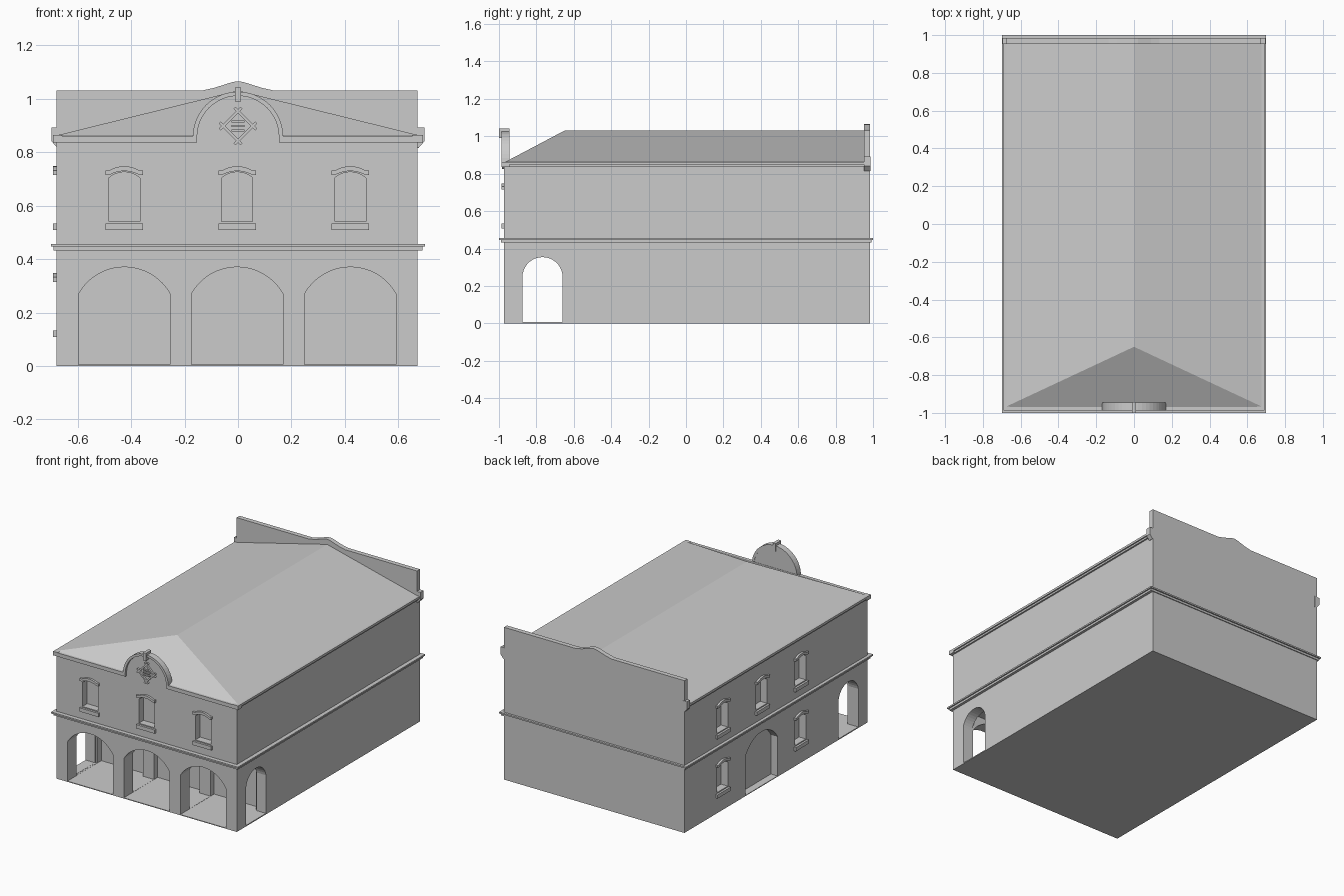
import bpy, bmesh, math
from mathutils import Matrix

if "Cube" in bpy.data.objects:
    bpy.data.objects.remove(bpy.data.objects["Cube"], do_unlink=True)

# One plain grey for the whole building
grey = bpy.data.materials.new("plain_grey")
grey.use_nodes = True
tone = (0.6, 0.6, 0.6, 1)
grey.diffuse_color = tone
grey.node_tree.nodes["Principled BSDF"].inputs["Base Color"].default_value = tone

LEFT, RIGHT, FRONT, BACK = -0.678, 0.672, -0.972, 0.985
EAVE, RIDGE = 0.86, 1.03


def finish(name, bm):
    bmesh.ops.recalc_face_normals(bm, faces=bm.faces)
    mesh = bpy.data.meshes.new(name)
    bm.to_mesh(mesh)
    bm.free()
    mesh.materials.append(grey)
    obj = bpy.data.objects.new(name, mesh)
    bpy.context.collection.objects.link(obj)
    return obj


def prism(name, outline, axis, a, b):
    """Extrude an outline of (across, height) points along x or y."""
    bm = bmesh.new()

    def place(u, z, d):
        return (u, d, z) if axis == "y" else (d, u, z)
    near = [bm.verts.new(place(u, z, a)) for u, z in outline]
    far = [bm.verts.new(place(u, z, b)) for u, z in outline]
    bm.faces.new(near)
    bm.faces.new(far)
    for i in range(len(near)):
        j = (i + 1) % len(near)
        bm.faces.new((near[i], near[j], far[j], far[i]))
    return finish(name, bm)


def box(name, x0, x1, y0, y1, z0, z1):
    return prism(name, [(x0, z0), (x1, z0), (x1, z1), (x0, z1)], "y", y0, y1)


def arc(c, half, spring, apex, n=16):
    """Circular arc from the left springing point over to the right one."""
    rise = apex - spring
    radius = (half * half + rise * rise) / (2 * rise)
    reach = math.asin(min(1, half / radius))
    return [(c + radius * math.sin(t), apex - radius + radius * math.cos(t))
            for t in (reach * (2 * i / n - 1) for i in range(n + 1))]


def arched(c, half, base, spring, apex):
    return [(c - half, base)] + arc(c, half, spring, apex) + [(c + half, base)]


cutters = []


def window(name, axis, c, drop=0):
    """Recessed opening with a sill and an eared hood."""
    wall = FRONT if axis == "y" else LEFT
    cutters.append(prism(name + "_cutter",
                         arched(c, 0.058, 0.54 - drop, 0.703 - drop, 0.725 - drop),
                         axis, wall - 0.1, wall + 0.05))
    low, high = 0.508 - drop, 0.533 - drop
    prism(name + "_sill", [(c - 0.07, low), (c + 0.07, low), (c + 0.07, high), (c - 0.07, high)],
          axis, wall - 0.014, wall + 0.01)
    ear, top = 0.715 - drop, 0.732 - drop
    hood = [(c - 0.07, ear), (c - 0.07, top)]
    hood += arc(c, 0.055, top, top + 0.015, 10)
    hood += [(c + 0.07, top), (c + 0.07, ear)]
    hood += arc(c, 0.055, ear, ear + 0.014, 10)[::-1]
    prism(name + "_hood", hood, axis, wall - 0.014, wall + 0.01)


# Main walls
walls = box("walls", LEFT, RIGHT, FRONT, BACK, 0, EAVE)

# Porch room, its front arches (which also recess the inner wall) and side arches
cutters.append(box("porch_cutter", -0.607, 0.6, -0.874, -0.65, 0.006, 0.39))
for c in (-0.425, -0.003, 0.42):
    cutters.append(prism("front_arch_cutter", arched(c, 0.171, 0.005, 0.27, 0.37),
                         "y", -1.1, -0.61))
cutters.append(prism("side_arch_cutter", arched(-0.767, 0.106, 0.007, 0.265, 0.354),
                     "x", -1, 1))

# Side doorway
cutters.append(prism("side_door_cutter", arched(0.16, 0.171, 0.005, 0.27, 0.37),
                     "x", -1, LEFT + 0.05))

# Windows on the front and on one side
for i, c in enumerate((-0.425, -0.003, 0.42)):
    window("front_window_%d" % i, "y", c)
for i, c in enumerate((0.58, 0.16, -0.255)):
    window("upper_side_window_%d" % i, "x", c)
for i, c in enumerate((0.58, -0.255)):
    window("lower_side_window_%d" % i, "x", c, 0.4)

# Cut all openings out of the walls
bpy.context.view_layer.objects.active = walls
for cutter in cutters:
    cutter.hide_render = True
    mod = walls.modifiers.new("opening", "BOOLEAN")
    mod.operation = "DIFFERENCE"
    mod.solver = "EXACT"
    mod.object = cutter
    bpy.ops.object.modifier_apply(modifier=mod.name)
    bpy.data.objects.remove(cutter, do_unlink=True)

# String course around the building, in two steps
box("string_course_lower", -0.69, 0.69, -0.988, 0.991, 0.432, 0.446)
box("string_course_upper", -0.699, 0.699, -1, 1, 0.446, 0.456)

# Side eaves
for name, s, wall in (("left_eave", 1, RIGHT), ("right_eave", -1, LEFT)):
    inner = wall - s * 0.02
    box(name + "_lower", *sorted((inner, s * 0.683)), -0.98, 0.96, 0.836, 0.848)
    box(name + "_upper", *sorted((inner, s * 0.692)), -0.987, 0.96, 0.848, 0.863)

# Front cornice that sweeps up over the round gable
band = [(-0.692, 0.836), (-0.153, 0.836)] + arc(0, 0.153, 0.858, 1.01, 24)
band += [(0.153, 0.836), (0.692, 0.836), (0.692, 0.861)]
band += arc(0, 0.169, 0.861, 1.026, 24)[::-1] + [(-0.692, 0.861)]
prism("front_cornice", band, "y", -0.987, -0.945)
prism("gable_panel", arched(0, 0.16, 0.84, 0.86, 1.018), "y", FRONT, -0.948)
box("gable_keystone", -0.011, 0.011, -1, -0.943, 0.99, 1.042)

# Diamond lattice ornament on the gable
for i in range(4):
    bm = bmesh.new()
    turn = Matrix.Rotation(math.pi / 4 + i * math.pi / 2, 4, "Y")
    bmesh.ops.create_cube(bm, size=1, matrix=Matrix.Translation((0, -0.976, 0.898))
                          @ turn @ Matrix.Translation((0, 0, 0.039))
                          @ Matrix.Diagonal((0.115, 0.016, 0.011, 1)))
    finish("lattice_bar_%d" % i, bm)
for i in (-1, 0, 1):
    z = 0.898 + i * 0.017
    box("ornament_slat_%d" % (i + 1), -0.024, 0.024, -0.982, -0.97, z - 0.004, z + 0.004)

# Roof, hipped at the front
bm = bmesh.new()
for x, y, z in ((-0.688, -0.972, EAVE), (0.688, -0.972, EAVE), (0.688, 0.965, EAVE),
                (-0.688, 0.965, EAVE), (0, -0.65, RIDGE), (0, 0.965, RIDGE)):
    bm.verts.new((x, y, z))
bmesh.ops.convex_hull(bm, input=bm.verts)
finish("roof", bm)

# Rear parapet with a low peak, and a corbel at each end
prism("rear_parapet", [(LEFT, 0.85), (LEFT, RIDGE), (-0.135, RIDGE), (-0.09, 1.04),
                       (-0.02, 1.062), (0, 1.065), (0.02, 1.062), (0.09, 1.04),
                       (0.135, RIDGE), (RIGHT, RIDGE), (RIGHT, 0.85)], "y", 0.953, BACK)
for name, s in (("left_corbel", 1), ("right_corbel", -1)):
    prism(name, [(s * 0.66, 0.892), (s * 0.697, 0.892), (s * 0.697, 0.84),
                 (s * 0.675, 0.815), (s * 0.66, 0.815)], "y", 0.953, BACK + 0.001)
